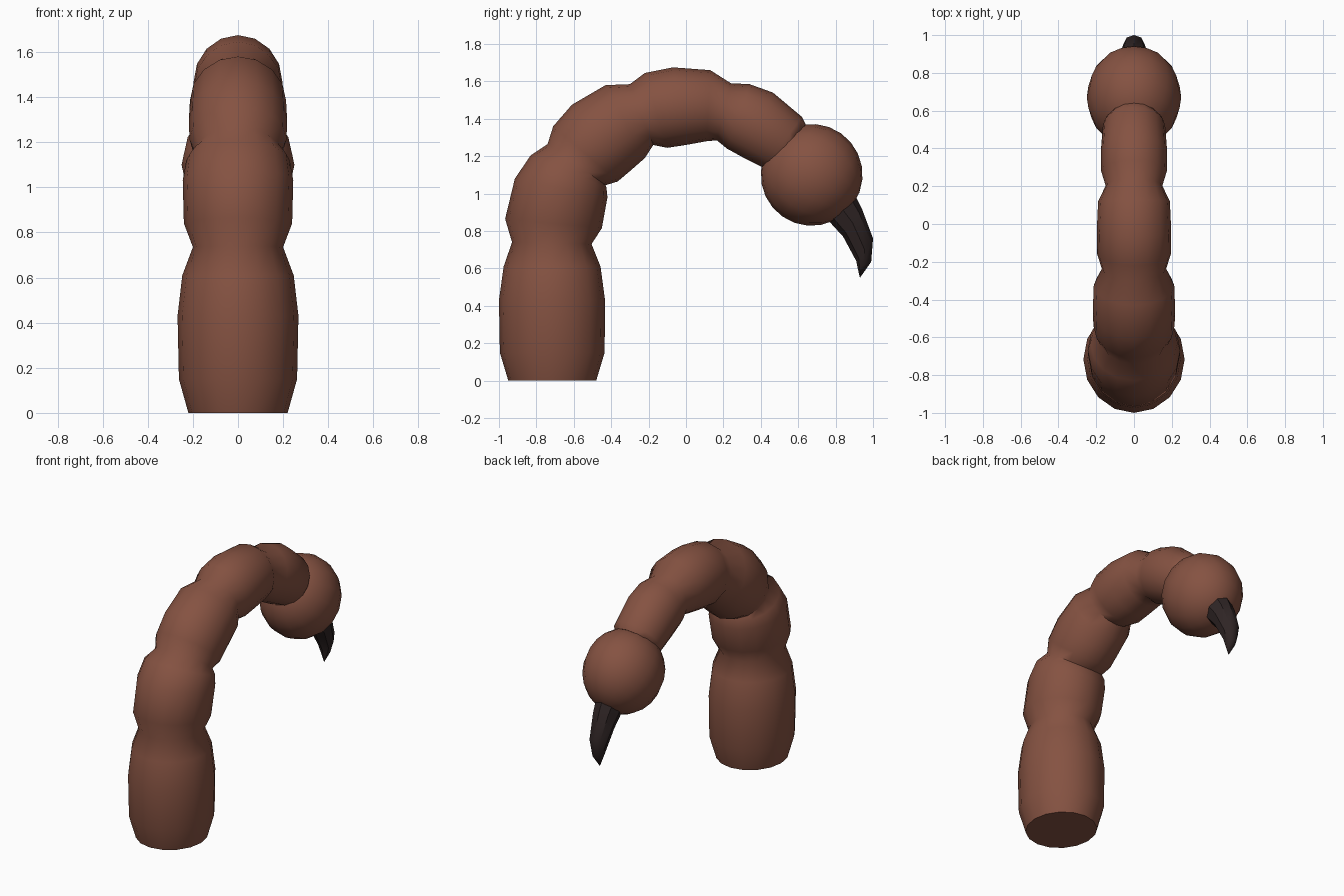
import bpy, bmesh, math
from mathutils import Vector

if "Cube" in bpy.data.objects:
    bpy.data.objects.remove(bpy.data.objects["Cube"])


def material(name, color):
    m = bpy.data.materials.new(name)
    m.diffuse_color = (*color, 1)
    m.use_nodes = True
    m.node_tree.nodes["Principled BSDF"].inputs["Base Color"].default_value = m.diffuse_color
    return m


brown = material("brown shell", (0.235, 0.085, 0.054))
dark = material("dark stinger", (0.028, 0.018, 0.018))


def finish(ob, mat, angle):
    ob.data.materials.append(mat)
    bpy.ops.object.select_all(action='DESELECT')
    ob.select_set(True)
    bpy.context.view_layer.objects.active = ob
    bpy.ops.object.shade_smooth_by_angle(angle=math.radians(angle))


def loft(name, rings, sides, mat, angle, tip=None):
    """Skin elliptical rings given as outer (y, z), inner (y, z), half width."""
    bm = bmesh.new()
    loops = []
    for oy, oz, iy, iz, w in rings:
        a, b = Vector((0, oy, oz)), Vector((0, iy, iz))
        mid, half = (a + b) / 2, (a - b) / 2
        loops.append([bm.verts.new(mid + half * math.cos(t) + Vector((w * math.sin(t), 0, 0)))
                      for t in (2 * math.pi * i / sides for i in range(sides))])
    for lo, hi in zip(loops, loops[1:]):
        for i in range(sides):
            j = (i + 1) % sides
            bm.faces.new((lo[i], lo[j], hi[j], hi[i]))
    bm.faces.new(loops[0])
    if tip:
        t = bm.verts.new((0, *tip))
        for i in range(sides):
            bm.faces.new((loops[-1][i], loops[-1][(i + 1) % sides], t))
    else:
        bm.faces.new(loops[-1])
    bmesh.ops.recalc_face_normals(bm, faces=bm.faces)
    me = bpy.data.meshes.new(name)
    bm.to_mesh(me)
    bm.free()
    ob = bpy.data.objects.new(name, me)
    bpy.context.collection.objects.link(ob)
    finish(ob, mat, angle)


# Arched tail: five bulging segments with narrow waists between them
loft("tail_segments", [
    (-0.95, 0.00, -0.48, 0.00, 0.22),
    (-0.995, 0.15, -0.435, 0.15, 0.262),
    (-1.00, 0.43, -0.433, 0.43, 0.268),
    (-0.975, 0.61, -0.457, 0.61, 0.247),
    (-0.93, 0.74, -0.505, 0.73, 0.20),
    (-0.967, 0.865, -0.45, 0.815, 0.24),
    (-0.915, 1.08, -0.42, 0.98, 0.245),
    (-0.83, 1.205, -0.425, 1.03, 0.23),
    (-0.74, 1.265, -0.43, 1.045, 0.19),
    (-0.71, 1.36, -0.365, 1.065, 0.215),
    (-0.61, 1.475, -0.30, 1.12, 0.218),
    (-0.43, 1.58, -0.22, 1.19, 0.213),
    (-0.30, 1.585, -0.175, 1.26, 0.17),
    (-0.22, 1.645, -0.10, 1.245, 0.195),
    (-0.07, 1.675, 0.00, 1.26, 0.197),
    (0.13, 1.66, 0.11, 1.28, 0.19),
    (0.24, 1.59, 0.165, 1.285, 0.15),
    (0.34, 1.585, 0.22, 1.24, 0.174),
    (0.465, 1.54, 0.32, 1.185, 0.175),
    (0.62, 1.41, 0.42, 1.135, 0.165),
    (0.64, 1.37, 0.47, 1.12, 0.14),
], 16, brown, 60)

# Round venom bulb
bpy.ops.mesh.primitive_uv_sphere_add(segments=16, ring_count=12, radius=1,
                                     location=(0, 0.672, 1.1), rotation=(math.radians(-125), 0, 0))
bulb = bpy.context.object
bulb.name = "bulb"
bulb.scale = (0.25, 0.272, 0.272)
finish(bulb, brown, 60)

# Curved pointed stinger
loft("stinger", [
    (0.90, 1.00, 0.73, 0.89, 0.09),
    (0.94, 0.92, 0.84, 0.77, 0.078),
    (1.00, 0.76, 0.91, 0.64, 0.055),
    (0.99, 0.635, 0.918, 0.60, 0.03),
], 8, dark, 40, tip=(0.93, 0.55))
